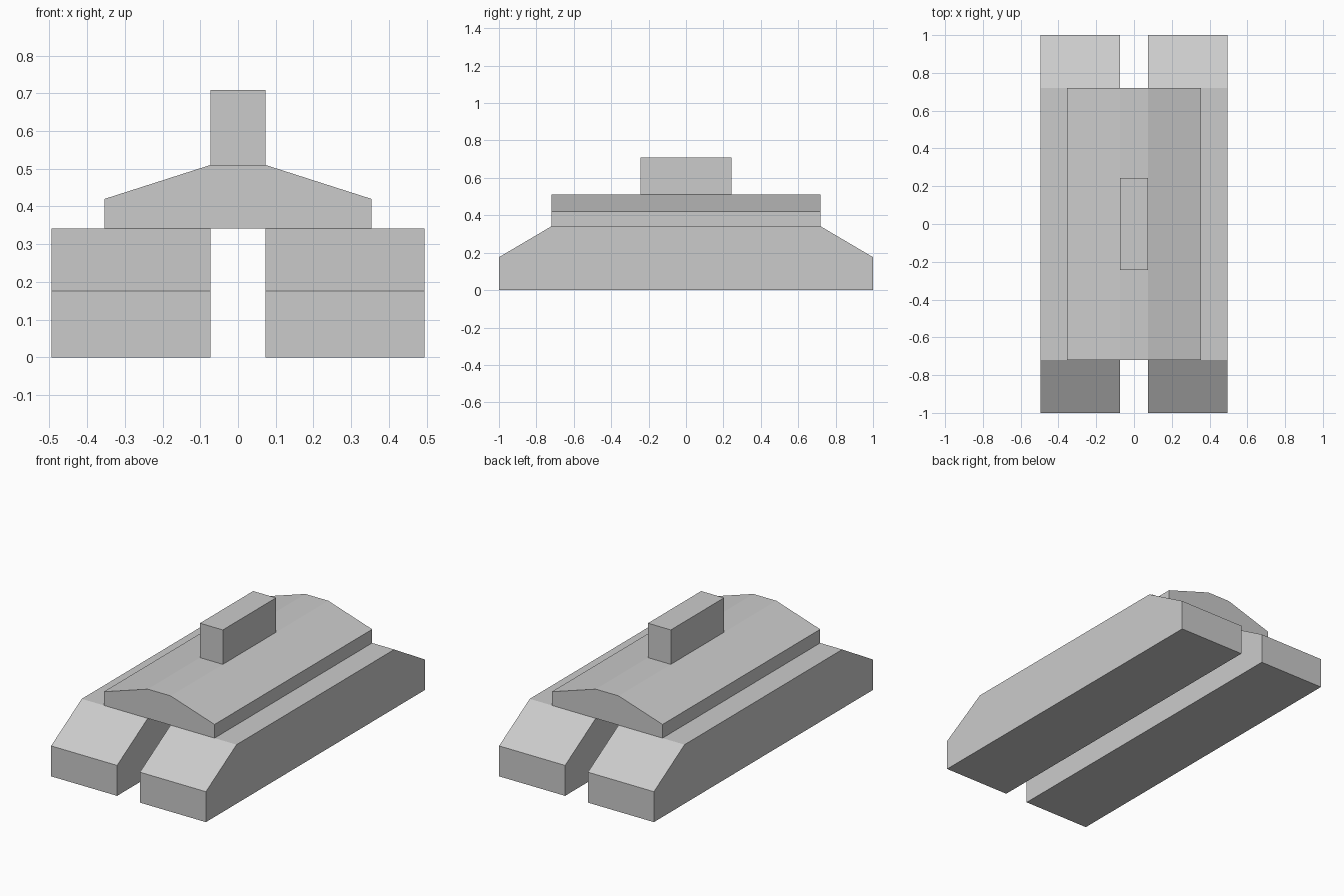
import bpy, bmesh
from mathutils import Vector

if "Cube" in bpy.data.objects:
    bpy.data.objects.remove(bpy.data.objects["Cube"])


def prism(name, profile, to_3d, sweep):
    """Extrude a closed 2D profile along a sweep vector."""
    bm = bmesh.new()
    face = bm.faces.new([bm.verts.new(to_3d(a, b)) for a, b in profile])
    ext = bmesh.ops.extrude_face_region(bm, geom=[face])
    verts = [v for v in ext["geom"] if isinstance(v, bmesh.types.BMVert)]
    bmesh.ops.translate(bm, verts=verts, vec=Vector(sweep))
    bmesh.ops.recalc_face_normals(bm, faces=bm.faces)
    mesh = bpy.data.meshes.new(name)
    bm.to_mesh(mesh)
    bm.free()
    obj = bpy.data.objects.new(name, mesh)
    bpy.context.collection.objects.link(obj)
    return obj


# Two long side bases with sloped ends
INNER, OUTER = 0.073, 0.495
base = [(-1, 0), (1, 0), (1, 0.176), (0.72, 0.341), (-0.72, 0.341), (-1, 0.176)]
for name, x in (("left_base", -OUTER), ("right_base", INNER)):
    prism(name, base, lambda y, z: (x, y, z), (OUTER - INNER, 0, 0))

# Upper body with sloped shoulders and a narrow flat top
body = [(-0.354, 0.341), (0.354, 0.341), (0.354, 0.42),
        (0.073, 0.51), (-0.073, 0.51), (-0.354, 0.42)]
prism("upper_body", body, lambda x, z: (x, -0.72, z), (0, 1.44, 0))

# Block standing on the flat top
block = [(-0.073, -0.243), (0.073, -0.243), (0.073, 0.243), (-0.073, 0.243)]
prism("top_block", block, lambda x, y: (x, y, 0.51), (0, 0, 0.199))
